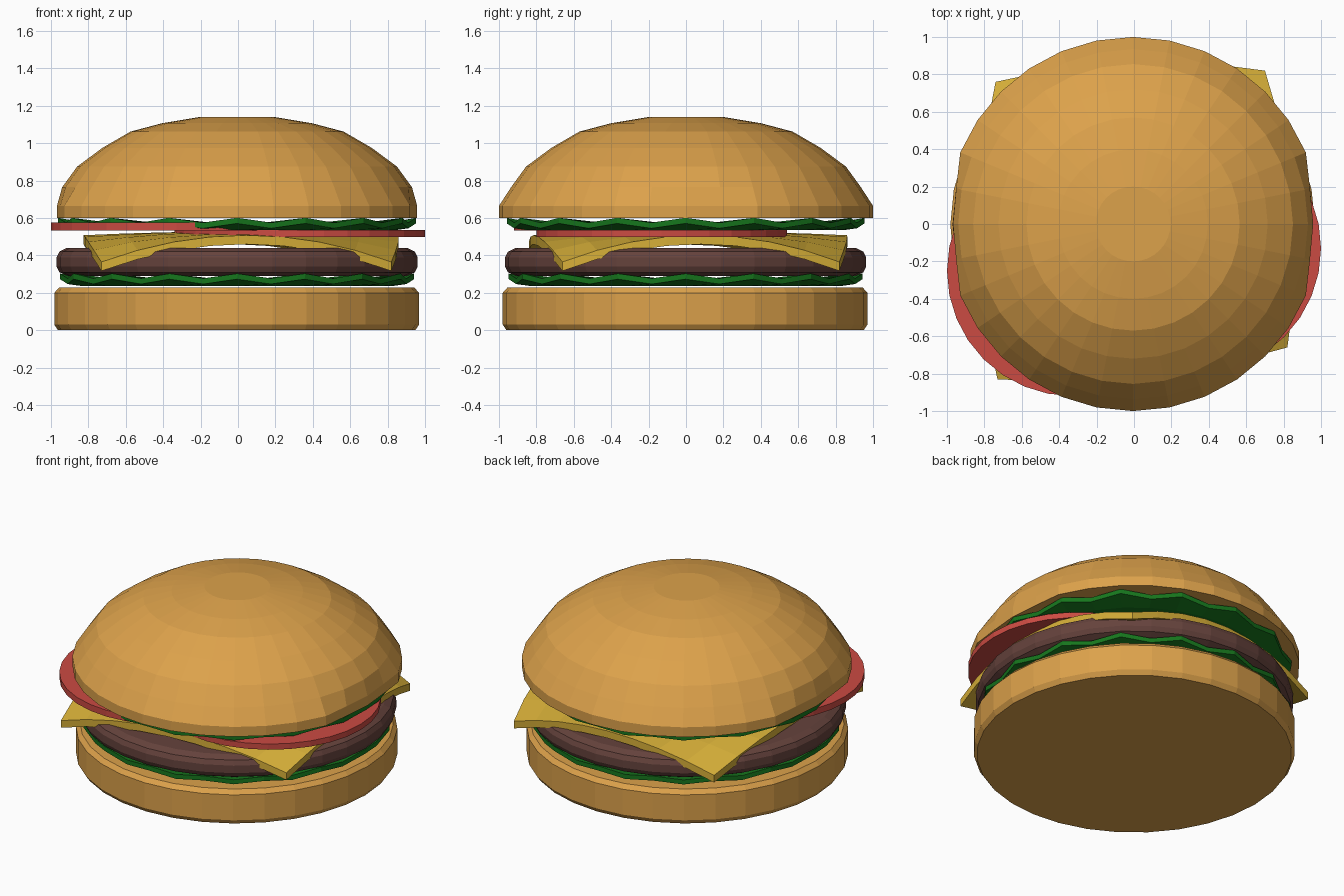
import bpy
import bmesh
from math import cos, sin, pi

if "Cube" in bpy.data.objects:
    bpy.data.objects.remove(bpy.data.objects["Cube"])


def material(name, rgb):
    m = bpy.data.materials.new(name)
    m.diffuse_color = (*rgb, 1)
    m.use_nodes = True
    m.node_tree.nodes["Principled BSDF"].inputs["Base Color"].default_value = m.diffuse_color
    return m


BUN = material("toasted bread", (0.72, 0.36, 0.07))
PATTY = material("cooked meat", (0.13, 0.055, 0.045))
LEAF = material("leaf green", (0.008, 0.18, 0.012))
CHEESE = material("cheese yellow", (0.68, 0.43, 0.04))
TOMATO = material("tomato red", (0.6, 0.07, 0.055))


def finish(name, bm, mat):
    bmesh.ops.recalc_face_normals(bm, faces=bm.faces[:])
    mesh = bpy.data.meshes.new(name)
    bm.to_mesh(mesh)
    bm.free()
    mesh.materials.append(mat)
    obj = bpy.data.objects.new(name, mesh)
    bpy.context.collection.objects.link(obj)
    return obj


def lathe(name, profile, mat, centre=(-0.005, -0.002), sides=32, adjust=None):
    """Stack rings of (radius, z) and cap both ends; adjust may move a point."""
    bm = bmesh.new()
    rings = []
    for k, (r, z) in enumerate(profile):
        ring = []
        for i in range(sides):
            a = 2 * pi * i / sides
            p = (r * cos(a), r * sin(a), z)
            if adjust:
                p = adjust(k, i, *p)
            ring.append(bm.verts.new((p[0] + centre[0], p[1] + centre[1], p[2])))
        rings.append(ring)
    for a, b in zip(rings, rings[1:]):
        for i in range(sides):
            j = (i + 1) % sides
            bm.faces.new((a[i], a[j], b[j], b[i]))
    bm.faces.new(rings[0])
    bm.faces.new(rings[-1])
    return finish(name, bm, mat)


# Buns: the crown's widest rings are flattened at the left and right
def flatten_sides(k, i, x, y, z):
    limit = 0.963 - 0.09 * abs(y)
    return (max(-limit, min(limit, x)), y, z)


lathe("bottom_bun", [(0.955, 0), (0.975, 0.03), (0.975, 0.2), (0.95, 0.228)],
      BUN, centre=(-0.007, -0.005))
lathe("top_bun", [(1.0, 0.6), (1.0, 0.665), (0.935, 0.765), (0.855, 0.875),
                  (0.72, 0.975), (0.57, 1.062), (0.4, 1.107), (0.2, 1.14)],
      BUN, centre=(-0.005, 0), adjust=flatten_sides)

# Patty
lathe("patty", [(0.91, 0.29), (0.95, 0.31), (0.965, 0.34), (0.965, 0.39),
                (0.95, 0.42), (0.91, 0.44)], PATTY)


# Lettuce: thin leaves whose rims ripple up and down
def ripple(k, i, x, y, z):
    if k in (1, 2):
        up = 1 if i % 2 == 0 else -1
        s = 1 + 0.012 * up
        return (x * s, y * s, z + 0.013 * up)
    return (x, y, z)


for name, z, r in (("lower_lettuce", 0.237, 0.935), ("upper_lettuce", 0.535, 0.945)):
    lathe(name, [(r - 0.1, z), (r, z + 0.023), (r, z + 0.053), (r - 0.1, z + 0.043)],
          LEAF, adjust=ripple)

# Tomato slices, overlapping
lathe("left_tomato", [(0.67, 0.533), (0.67, 0.575)], TOMATO, (-0.33, -0.25))
lathe("right_tomato", [(0.67, 0.498), (0.67, 0.536)], TOMATO, (0.33, -0.13))

# Cheese: a slightly skewed square with drooping corners
corners = ((-0.73, -0.83), (0.82, -0.66), (0.70, 0.82), (-0.74, 0.76))
N = 8
bm = bmesh.new()
layers = []
for drop in (0, 0.048):
    grid = []
    for a in range(N + 1):
        row = []
        for b in range(N + 1):
            u, v = 2 * a / N - 1, 2 * b / N - 1
            w = ((1 - u) * (1 - v), (1 + u) * (1 - v), (1 + u) * (1 + v), (1 - u) * (1 + v))
            x = sum(wi * c[0] for wi, c in zip(w, corners)) / 4
            y = sum(wi * c[1] for wi, c in zip(w, corners)) / 4
            x += 0.09 * u * (1 - v * v)
            y += 0.07 * v * (1 - u * u)
            z = 0.528 - 0.02 * max(u * u, v * v) - 0.143 * u * u * v * v - drop
            row.append(bm.verts.new((x, y, z)))
        grid.append(row)
    layers.append(grid)
    for a in range(N):
        for b in range(N):
            bm.faces.new((grid[a][b], grid[a + 1][b], grid[a + 1][b + 1], grid[a][b + 1]))
rim = ([(a, 0) for a in range(N)] + [(N, b) for b in range(N)]
       + [(N - a, N) for a in range(N)] + [(0, N - b) for b in range(N)])
for p, q in zip(rim, rim[1:] + rim[:1]):
    top, low = layers
    bm.faces.new((top[p[0]][p[1]], top[q[0]][q[1]], low[q[0]][q[1]], low[p[0]][p[1]]))
finish("cheese_slice", bm, CHEESE)
